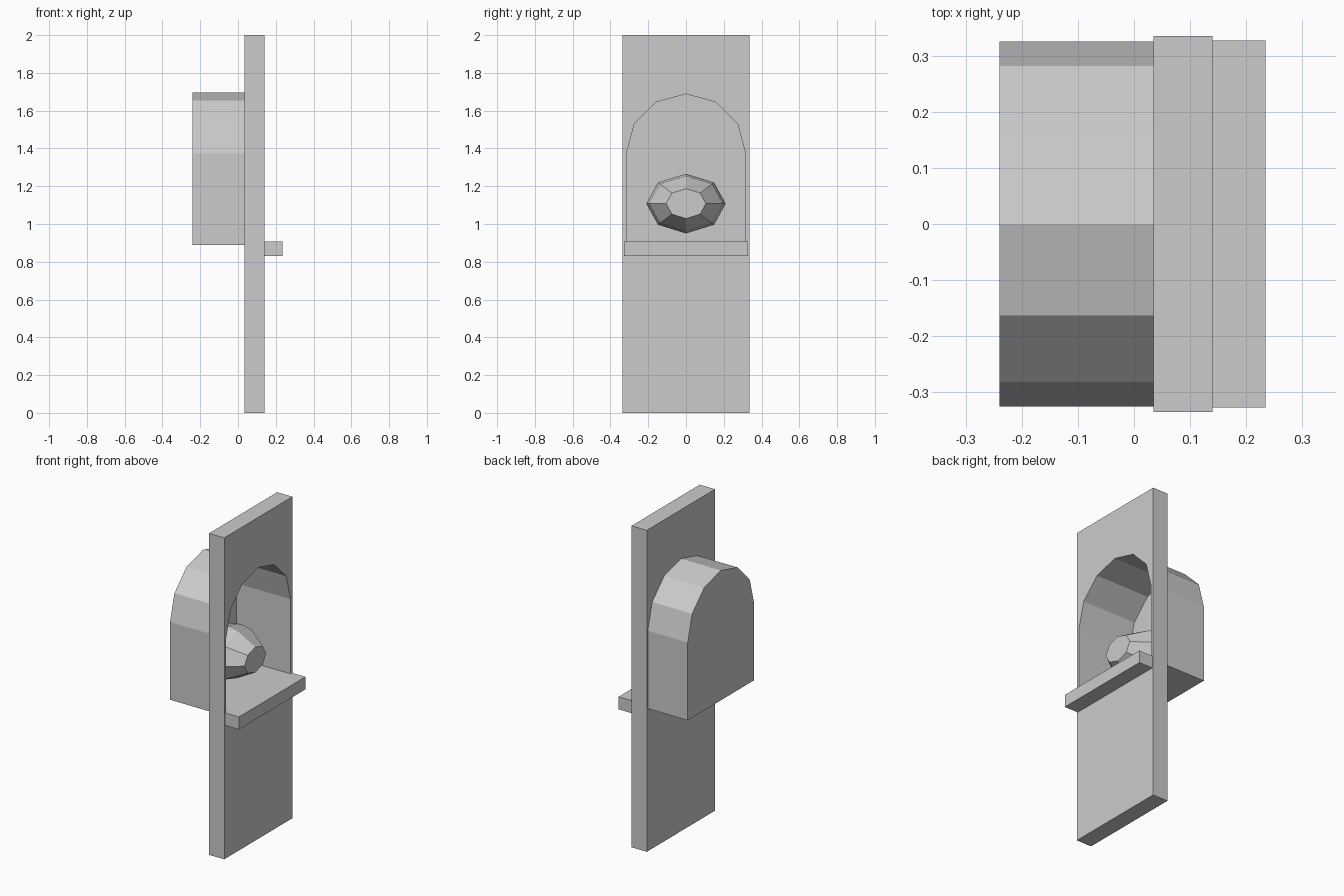
import bpy, bmesh, math

if "Cube" in bpy.data.objects:
    bpy.data.objects.remove(bpy.data.objects["Cube"])


def make_object(name, bm):
    bmesh.ops.recalc_face_normals(bm, faces=bm.faces)
    mesh = bpy.data.meshes.new(name)
    bm.to_mesh(mesh)
    bm.free()
    obj = bpy.data.objects.new(name, mesh)
    bpy.context.collection.objects.link(obj)
    return obj


def loft(name, rings):
    """Skin a list of equal-length closed rings and cap both ends."""
    bm = bmesh.new()
    vr = [[bm.verts.new(p) for p in ring] for ring in rings]
    n = len(vr[0])
    for a, b in zip(vr, vr[1:]):
        for i in range(n):
            j = (i + 1) % n
            bm.faces.new((a[i], a[j], b[j], b[i]))
    bm.faces.new(vr[0])
    bm.faces.new(vr[-1])
    return make_object(name, bm)


def prism(name, profile, x0, x1):
    return loft(name, [[(x, y, z) for y, z in profile] for x in (x0, x1)])


def arch(r, spring, rise, base):
    pts = [(r * math.cos(i * math.pi / 6), spring + rise * math.sin(i * math.pi / 6))
           for i in range(7)]
    return [(r, base)] + pts + [(-r, base)]


def rect(y, z0, z1):
    return [(-y, z0), (y, z0), (y, z1), (-y, z1)]


# Upright wall slab and the arched recess box behind it
slab = prism("wall_slab", rect(0.335, 0, 2), 0.035, 0.14)
niche = prism("niche_shell", arch(0.326, 1.372, 0.324, 0.888), -0.24, 0.036)

# Arched opening cut through slab and recess
cutter = prism("niche_cutter", arch(0.316, 1.37, 0.318, 0.905), -0.232, 0.3)
cutter.hide_render = True
for obj in (slab, niche):
    mod = obj.modifiers.new("opening", 'BOOLEAN')
    mod.operation = 'DIFFERENCE'
    mod.solver = 'EXACT'
    mod.object = cutter
    bpy.context.view_layer.objects.active = obj
    bpy.ops.object.modifier_apply(modifier=mod.name)
bpy.data.objects.remove(cutter, do_unlink=True)

# Ledge below the opening
prism("front_ledge", rect(0.327, 0.83, 0.908), 0.139, 0.235)

# Faceted eight-sided stone in the recess: (x position, radius factor)
profile = [(0.119, 0.5), (0.0, 0.92), (-0.085, 1.0), (-0.17, 0.9), (-0.228, 0.5)]
loft("faceted_stone", [
    [(x, 0.21 * f * math.cos(k * math.pi / 4), 1.108 + 0.158 * f * math.sin(k * math.pi / 4))
     for k in range(8)] for x, f in profile])
